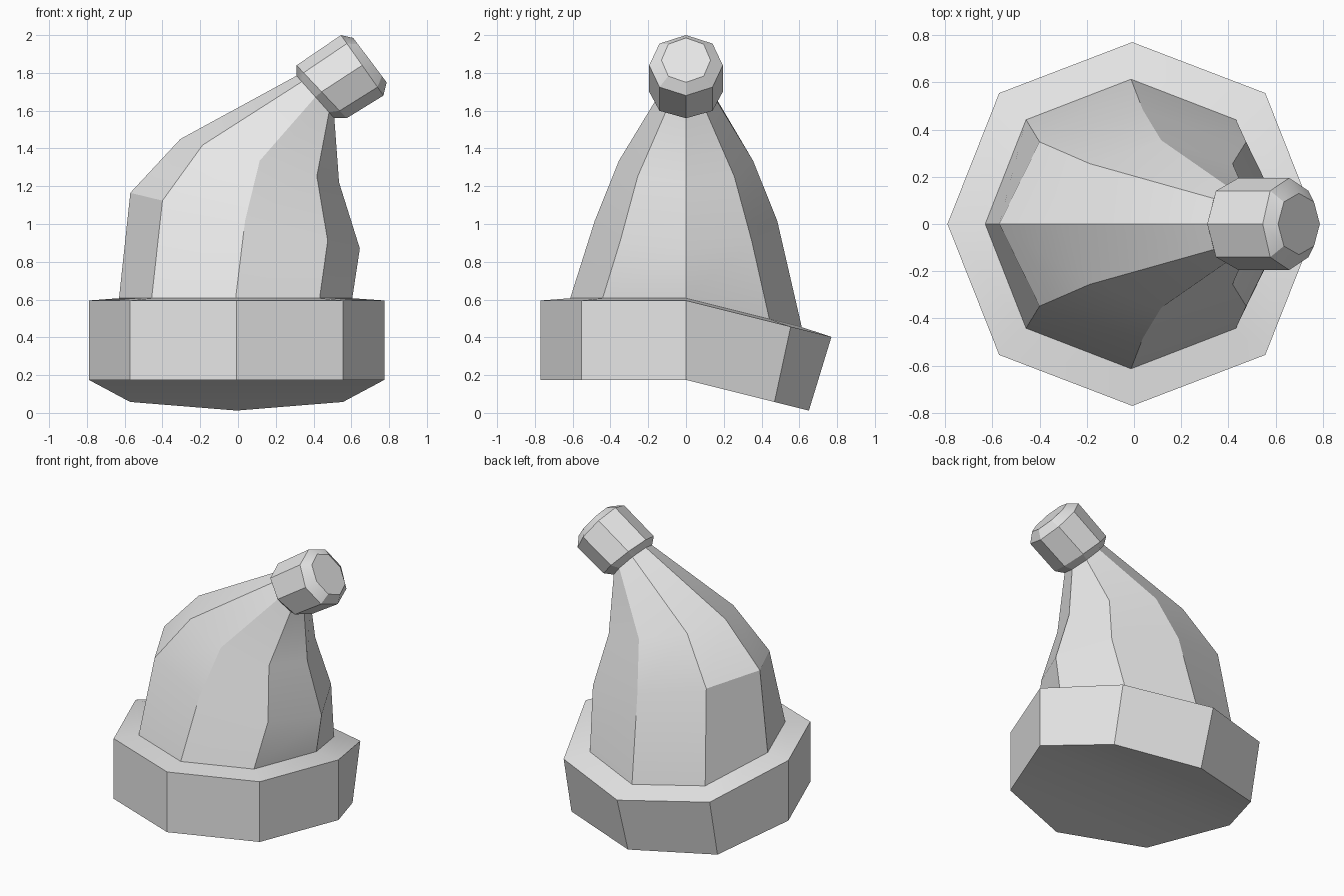
import bpy
import math

if "Cube" in bpy.data.objects:
    bpy.data.objects.remove(bpy.data.objects["Cube"])

DIAG = 0.72  # diagonal corner factor of the slightly full octagon

grey = bpy.data.materials.new("plain grey")
grey.diffuse_color = (0.8, 0.8, 0.8, 1.0)
grey.use_nodes = True
grey.node_tree.nodes["Principled BSDF"].inputs["Base Color"].default_value = grey.diffuse_color


def ring(left, right, half_width):
    """Octagon tilted in the xz plane, from its left and right corner (x, z)."""
    pts = []
    for i in range(8):
        k = 1.0 if i % 2 == 0 else DIAG / math.sqrt(0.5)
        c, s = k * math.cos(i * math.pi / 4), k * math.sin(i * math.pi / 4)
        x = (left[0] + right[0]) / 2 + c * (right[0] - left[0]) / 2
        z = (left[1] + right[1]) / 2 + c * (right[1] - left[1]) / 2
        pts.append((x, s * half_width, z))
    return pts


def droop(pts, y_scale=1.0):
    """Slope the back half of a ring downwards."""
    return [(x, y * y_scale, z - 0.25 * y * y_scale) if y > 1e-4 else (x, y, z)
            for x, y, z in pts]


def loft(name, rings, caps=()):
    """Join rings from bottom to top; caps are extra faces."""
    verts = [p for r in rings for p in r]
    faces = []
    for j in range(len(rings) - 1):
        for i in range(8):
            a, b = j * 8 + i, j * 8 + (i + 1) % 8
            faces.append((a, b, b + 8, a + 8))
    faces += list(caps)
    me = bpy.data.meshes.new(name)
    me.from_pydata(verts, [], faces)
    me.materials.append(grey)
    ob = bpy.data.objects.new(name, me)
    bpy.context.collection.objects.link(ob)
    bpy.ops.object.select_all(action='DESELECT')
    ob.select_set(True)
    bpy.context.view_layer.objects.active = ob
    bpy.ops.object.shade_smooth_by_angle(angle=math.radians(30))
    return ob


# Brim: folded band, closed below by a flat front half and a sloped back half
brim_inner = droop(ring((-0.63, 0.607), (0.605, 0.607), 0.613))
loft("brim", [
    droop(ring((-0.79, 0.175), (0.775, 0.175), 0.77), 0.845),
    droop(ring((-0.79, 0.595), (0.775, 0.595), 0.77)),
    brim_inner,
], caps=[(4, 3, 2, 1, 0), (0, 7, 6, 5, 4)])

# Hat body: tapering cone leaning to the right
loft("hat_body", [
    brim_inner,
    ring((-0.57, 1.165), (0.645, 0.87), 0.483),
    ring((-0.305, 1.45), (0.535, 1.22), 0.355),
    ring((0.31, 1.785), (0.51, 1.56), 0.15),
])

# Bobble on the tip
loft("bobble", [
    ring((0.31, 1.785), (0.51, 1.56), 0.15),
    ring((0.31, 1.84), (0.575, 1.56), 0.195),
    ring((0.545, 2.0), (0.77, 1.68), 0.195),
    ring((0.61, 1.985), (0.787, 1.75), 0.13),
], caps=[tuple(range(7, -1, -1)), tuple(range(24, 32))])
